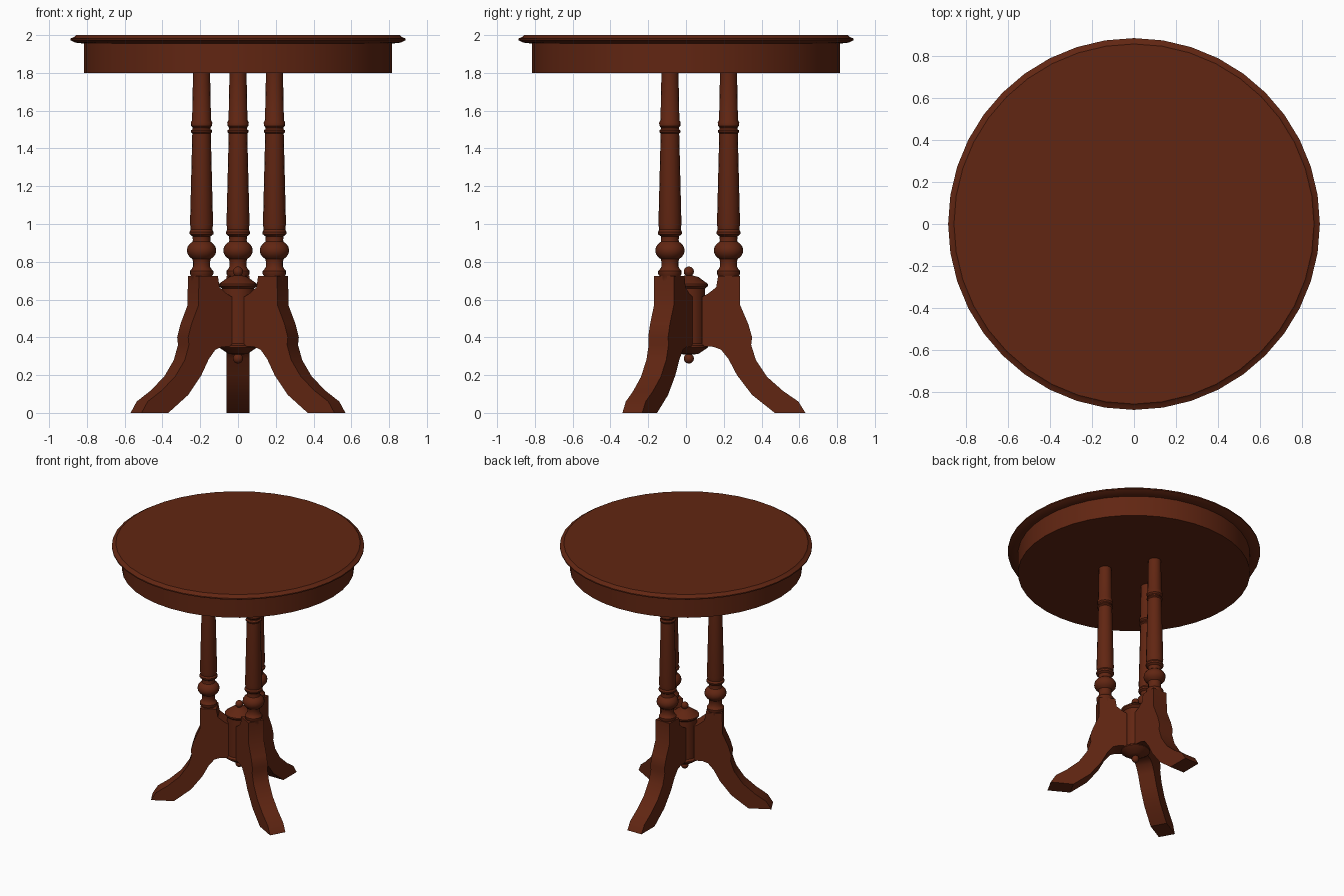
import bpy, bmesh, math
from mathutils import Matrix, Vector

if "Cube" in bpy.data.objects:
    bpy.data.objects.remove(bpy.data.objects["Cube"])

wood = bpy.data.materials.new("reddish brown wood")
wood.diffuse_color = (0.12, 0.019, 0.006, 1)
wood.use_nodes = True
wood.node_tree.nodes["Principled BSDF"].inputs["Base Color"].default_value = wood.diffuse_color
BASE = Vector((0, 0.015, 0))  # centre of the tripod


def finish(name, bm, angle):
    bmesh.ops.recalc_face_normals(bm, faces=bm.faces)
    me = bpy.data.meshes.new(name)
    bm.to_mesh(me)
    bm.free()
    me.materials.append(wood)
    me.shade_smooth()
    me.set_sharp_from_angle(angle=math.radians(angle))
    ob = bpy.data.objects.new(name, me)
    bpy.context.collection.objects.link(ob)
    return ob


def lathe(name, profile, sides, loc, angle=35):
    """Turn an (r, z) profile around z; both ends are capped."""
    bm = bmesh.new()
    rings = [[bm.verts.new((loc[0] + r * math.cos(2 * math.pi * i / sides),
                            loc[1] + r * math.sin(2 * math.pi * i / sides), z))
              for i in range(sides)] for r, z in profile]
    for a, b in zip(rings, rings[1:]):
        for i in range(sides):
            j = (i + 1) % sides
            bm.faces.new((a[i], a[j], b[j], b[i]))
    bm.faces.new(rings[0])
    bm.faces.new(rings[-1])
    return finish(name, bm, angle)


def ball(r, z0, a0, a1, n):
    """Arc of a bead as profile points, from angle a0 to a1."""
    steps = [math.radians(a0 + (a1 - a0) * i / n) for i in range(n + 1)]
    return [(r * math.cos(t), z0 + r * math.sin(t)) for t in steps]


# Round top with moulded lip, and the apron below it
lathe("table_top", [(0.815, 1.955), (0.86, 1.96), (0.886, 1.973), (0.886, 1.982),
                    (0.868, 1.99), (0.858, 2.0)], 40, (0, 0))
lathe("apron", [(0.815, 1.8), (0.815, 1.957)], 40, (0, 0))

# Three turned columns
column = [(0.055, 0.70), (0.055, 0.725), (0.062, 0.735), (0.062, 0.75), (0.052, 0.762),
          (0.045, 0.775), (0.045, 0.80)]
column += [(r, 0.86 + (z - 0.86) * 0.75) for r, z in ball(0.078, 0.86, -52, 52, 6)]
column += [(0.046, 0.915), (0.048, 0.935), (0.062, 0.945), (0.064, 0.957), (0.057, 0.97),
           (0.061, 1.0), (0.049, 1.48), (0.056, 1.487), (0.056, 1.495), (0.047, 1.503),
           (0.047, 1.51), (0.056, 1.52), (0.057, 1.537), (0.05, 1.55), (0.045, 1.802)]
for name, pos in (("left", (-0.193, -0.085)), ("right", (0.193, -0.085)), ("back", (0, 0.225))):
    lathe(name + "_column", column, 16, pos)

# Central drum with a bead at each end
drum = ball(0.027, 0.288, -80, 50, 5)
drum += [(0.05, 0.312), (0.102, 0.347), (0.102, 0.357), (0.086, 0.367), (0.086, 0.658),
         (0.102, 0.672), (0.102, 0.682), (0.05, 0.72), (0.018, 0.728)]
drum += ball(0.027, 0.748, -50, 80, 5)
lathe("centre_drum", drum, 16, BASE)

# Three swept feet: side outline (distance from centre, z) given thickness
outline = [(0.155, 0.725), (0.27, 0.725), (0.272, 0.57), (0.315, 0.47), (0.335, 0.40),
           (0.33, 0.36), (0.355, 0.28), (0.415, 0.19), (0.50, 0.115), (0.58, 0.06),
           (0.617, 0.0), (0.455, 0.0), (0.335, 0.095), (0.255, 0.20), (0.21, 0.285),
           (0.17, 0.335), (0.13, 0.35), (0.07, 0.352), (0.07, 0.615), (0.10, 0.63),
           (0.145, 0.665)]
for name, deg in (("left", 209), ("right", -29), ("back", 90)):
    bm = bmesh.new()
    face = bm.faces.new([bm.verts.new((r, -0.06, z)) for r, z in outline])
    new = bmesh.ops.extrude_face_region(bm, geom=[face])["geom"]
    bmesh.ops.translate(bm, vec=(0, 0.12, 0),
                        verts=[v for v in new if isinstance(v, bmesh.types.BMVert)])
    bmesh.ops.transform(bm, verts=bm.verts, matrix=Matrix.Translation(BASE)
                        @ Matrix.Rotation(math.radians(deg), 4, 'Z'))
    finish(name + "_leg", bm, 35)
